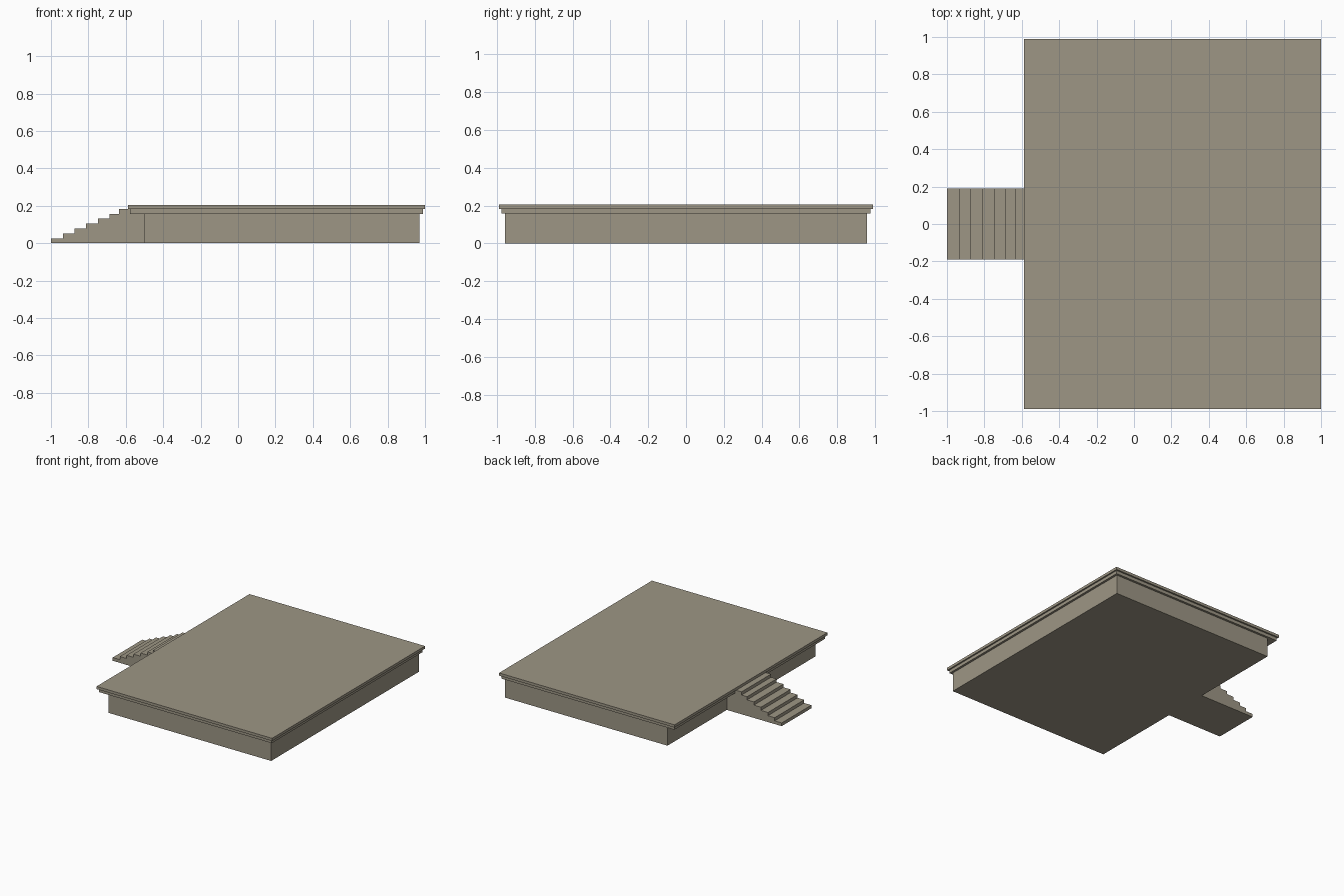
import bpy, bmesh

if "Cube" in bpy.data.objects:
    bpy.data.objects.remove(bpy.data.objects["Cube"])

stone = bpy.data.materials.new("warm grey stone")
stone.diffuse_color = (0.34, 0.307, 0.235, 1.0)
stone.use_nodes = True
stone.node_tree.nodes["Principled BSDF"].inputs["Base Color"].default_value = stone.diffuse_color


def add_object(name, bm):
    bmesh.ops.recalc_face_normals(bm, faces=bm.faces)
    mesh = bpy.data.meshes.new(name)
    bm.to_mesh(mesh)
    bm.free()
    mesh.materials.append(stone)
    obj = bpy.data.objects.new(name, mesh)
    bpy.context.collection.objects.link(obj)
    return obj


def box(name, x0, x1, half_y, z0, z1):
    bm = bmesh.new()
    bmesh.ops.create_cube(bm, size=1)
    for v in bm.verts:
        v.co.x = x1 if v.co.x > 0 else x0
        v.co.y = half_y if v.co.y > 0 else -half_y
        v.co.z = z1 if v.co.z > 0 else z0
    return add_object(name, bm)


# Platform: main block, stepped cornice and top slab
box("platform_base", -0.503, 0.970, 0.957, 0.0, 0.157)
box("cornice", -0.577, 0.988, 0.975, 0.157, 0.183)
box("top_slab", -0.588, 1.0, 0.988, 0.183, 0.205)

# Staircase: stepped side profile extruded across its width
step_x = [-1.0, -0.936, -0.875, -0.812, -0.748, -0.686, -0.636]
rise = 0.183 / 7
end_x = -0.503
profile = [(-1.0, 0.0)]
for i, x in enumerate(step_x):
    profile.append((x, (i + 1) * rise))
    # the top tread runs to the cornice, the body below runs to the platform
    nx = step_x[i + 1] if i < 6 else -0.577
    profile.append((nx, (i + 1) * rise))
profile += [(-0.577, 0.157), (end_x, 0.157), (end_x, 0.0)]

bm = bmesh.new()
half_width = 0.191
face = bm.faces.new([bm.verts.new((x, -half_width, z)) for x, z in profile])
ext = bmesh.ops.extrude_face_region(bm, geom=[face], use_keep_orig=True)
for v in ext["geom"]:
    if isinstance(v, bmesh.types.BMVert):
        v.co.y = half_width
add_object("staircase", bm)
